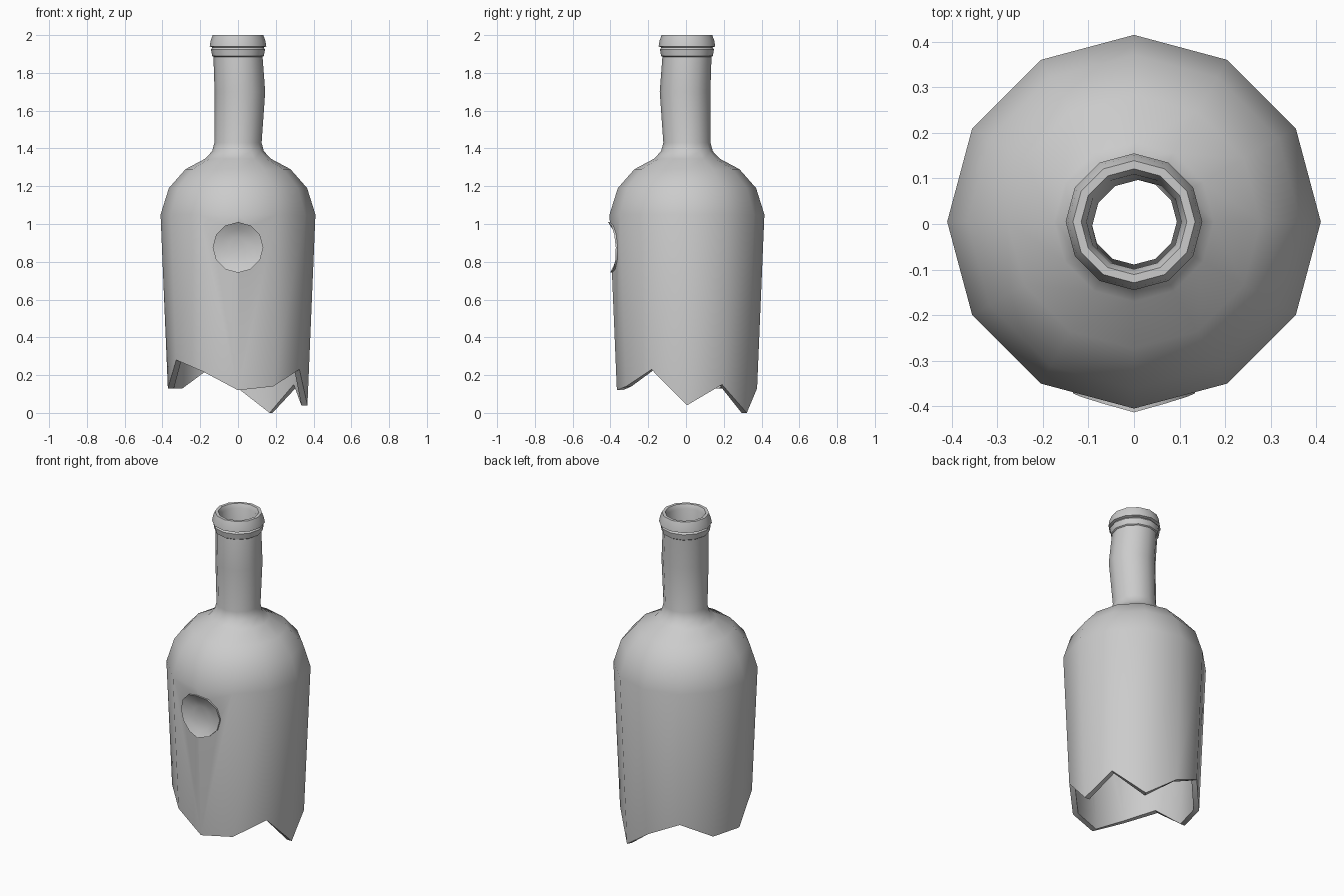
import bpy, bmesh
from math import sin, cos, pi, radians

if "Cube" in bpy.data.objects:
    bpy.data.objects.remove(bpy.data.objects["Cube"])

N = 12
OY = 0.005          # bottle axis sits slightly behind the seal


def finish(name, bm, angle=42):
    bmesh.ops.recalc_face_normals(bm, faces=bm.faces)
    me = bpy.data.meshes.new(name)
    bm.to_mesh(me)
    bm.free()
    ob = bpy.data.objects.new(name, me)
    bpy.context.collection.objects.link(ob)
    bpy.ops.object.select_all(action='DESELECT')
    bpy.context.view_layer.objects.active = ob
    ob.select_set(True)
    bpy.ops.object.shade_smooth_by_angle(angle=radians(angle))
    return ob


def bridge(bm, a, b):
    for i in range(len(a)):
        j = (i + 1) % len(a)
        bm.faces.new((a[i], a[j], b[j], b[i]))


def wall_radius(z):
    return 0.41 - (1.05 - z) * 0.042


# Broken bottle: jagged bottom heights, one per side, starting at +x
jag = [0.04, 0.15, 0.0, 0.13, 0.22, 0.13, 0.13, 0.28, 0.22, 0.12, 0.14, 0.23]
THICK = 0.032
# Outer wall, shoulder, neck, collar, lip, then down the inside
profile = [(0.41, 1.05), (0.366, 1.19), (0.278, 1.29), (0.175, 1.345),
           (0.137, 1.385), (0.125, 1.43), (0.134, 1.70), (0.13, 1.885),
           (0.137, 1.89), (0.143, 1.925), (0.135, 1.935), (0.15, 1.94),
           (0.145, 1.97), (0.134, 2.0), (0.116, 2.0), (0.104, 1.975),
           (0.102, 1.70), (0.094, 1.43), (0.145, 1.32), (0.255, 1.265),
           (0.335, 1.175), (0.378, 1.05)]
bm = bmesh.new()


def ring(radius, height):
    out = []
    for i in range(N):
        a = 2 * pi * i / N
        z = height(i)
        r = radius(z)
        bend = 0.010 if abs(z - 1.70) < 0.01 else 0.0   # crooked neck
        out.append(bm.verts.new((r * cos(a) + bend, r * sin(a) + OY - bend, z)))
    return out


rings = [ring(wall_radius, lambda i: jag[i])]
rings += [ring(lambda z, r=r: r, lambda i, h=h: h) for r, h in profile]
rings.append(ring(lambda z: wall_radius(z) - THICK, lambda i: jag[i]))
for k in range(len(rings)):
    bridge(bm, rings[k], rings[(k + 1) % len(rings)])
bottle = finish("bottle", bm)

# Opening in the front wall behind the seal
SZ, SR = 0.876, 0.134
bpy.ops.mesh.primitive_cylinder_add(vertices=N, radius=SR - 0.006, depth=0.3,
                                    location=(0, -0.40, SZ), rotation=(pi / 2, 0, 0))
cutter = bpy.context.object
cutter.name = "seal_cutter"
mod = bottle.modifiers.new("seal_opening", 'BOOLEAN')
mod.operation = 'DIFFERENCE'
mod.solver = 'EXACT'
mod.object = cutter
bpy.context.view_layer.objects.active = bottle
bpy.ops.object.modifier_apply(modifier=mod.name)
bpy.data.objects.remove(cutter)

# Dished seal with a raised rim that follows the wall
bm = bmesh.new()


def seal_ring(f, lift, dish=True):
    out = []
    for i in range(N):
        a = 2 * pi * i / N
        x, z = SR * cos(a), SZ + SR * sin(a)
        rim = OY - wall_radius(z) + abs(x) * 0.268 - lift
        w = f * f if dish else 1
        out.append(bm.verts.new((x * f, w * rim + (1 - w) * -0.362,
                                 SZ + (z - SZ) * f)))
    return out


steps = [seal_ring(1.0, -0.012, False), seal_ring(1.0, 0.010, False),
         seal_ring(0.95, 0.010), seal_ring(0.7, 0.010), seal_ring(0.4, 0.010)]
for a, b in zip(steps, steps[1:]):
    bridge(bm, a, b)
bm.faces.new(steps[-1])
seal = finish("seal", bm)
